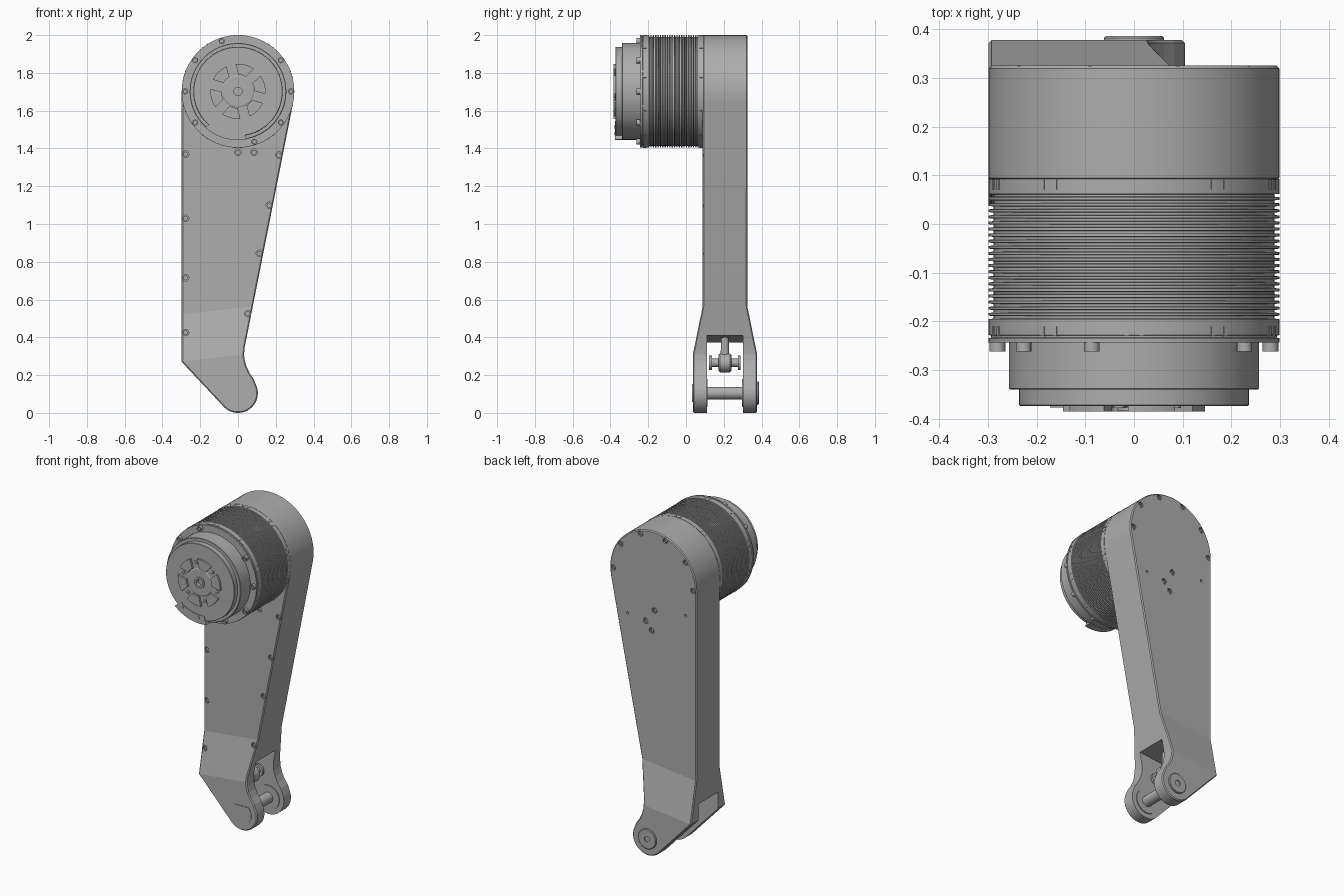
import bpy, bmesh
from math import sin, cos, pi, radians
from mathutils import Vector, Matrix

cube = bpy.data.objects.get("Cube")
if cube:
    bpy.data.objects.remove(cube, do_unlink=True)

metal = bpy.data.materials.new("plain grey metal")
metal.use_nodes = True
grey = (0.42, 0.42, 0.42, 1)
metal.diffuse_color = grey
metal.node_tree.nodes["Principled BSDF"].inputs["Base Color"].default_value = grey

HUB = 1.702      # height of motor axis
PIN = 0.105      # height of fork pin axis
R = 0.298        # motor radius


def polar(r, deg, cx=0, cz=0):
    return cx + r * cos(radians(deg)), cz + r * sin(radians(deg))


def arc(r, a, b, n, cx=0, cz=0):
    return [polar(r, a + (b - a) * i / n, cx, cz) for i in range(n + 1)]


def make(name, bm):
    bmesh.ops.recalc_face_normals(bm, faces=bm.faces[:])
    mesh = bpy.data.meshes.new(name)
    bm.to_mesh(mesh)
    bm.free()
    mesh.materials.append(metal)
    ob = bpy.data.objects.new(name, mesh)
    bpy.context.collection.objects.link(ob)
    return ob


def smooth(ob, deg=30):
    bpy.ops.object.select_all(action="DESELECT")
    ob.select_set(True)
    bpy.context.view_layer.objects.active = ob
    bpy.ops.object.shade_smooth_by_angle(angle=radians(deg))


def add_lathe(bm, profile, cx, cz, segs):
    """Solid of revolution about a y axis; profile is (radius, y)."""
    rings = [[bm.verts.new((x, y, z)) for x, z in arc(r, 0, 360, segs, cx, cz)[:-1]]
             for r, y in profile]
    for a, b in zip(rings, rings[1:]):
        for i in range(segs):
            j = (i + 1) % segs
            bm.faces.new((a[i], a[j], b[j], b[i]))
    bm.faces.new(rings[0])
    bm.faces.new(rings[-1])


def add_prism(bm, outline, y0, y1):
    """Extrude an (x, z) outline along y."""
    face = bm.faces.new([bm.verts.new((x, y0, z)) for x, z in outline])
    out = bmesh.ops.extrude_face_region(bm, geom=[face])["geom"]
    for v in out:
        if isinstance(v, bmesh.types.BMVert):
            v.co.y = y1


def lathe(name, profile, cx=0, cz=HUB, segs=64):
    bm = bmesh.new()
    add_lathe(bm, profile, cx, cz, segs)
    ob = make(name, bm)
    smooth(ob)
    return ob


def apply_modifier(ob, mod):
    bpy.context.view_layer.objects.active = ob
    bpy.ops.object.modifier_apply(modifier=mod.name)


def cut(ob, cutter):
    mod = ob.modifiers.new("cut", "BOOLEAN")
    mod.operation, mod.solver, mod.object = "DIFFERENCE", "EXACT", cutter
    apply_modifier(ob, mod)
    bpy.data.objects.remove(cutter, do_unlink=True)


# Arm: an outline extruded along y, flared at the foot
SLOPE = 0.11


def flare(x, z):
    bend = 0.522 + (x + 0.3) * SLOPE
    return 0.052 * min(1, max(0, (bend - z) / 0.25))


outline = arc(R, -11, 180, 34, 0, HUB) + [(-R, 0.27)] + arc(PIN, 224, 380, 26, 0, PIN)
outline += [(0.083, 0.18), (0.062, 0.21), (0.045, 0.245), (0.035, 0.28), (0.032, 0.31), (0.035, 0.345)]
bm = bmesh.new()
add_prism(bm, outline, 0.088, 0.325)
for height in (0.522, 0.272):
    bmesh.ops.bisect_plane(bm, geom=bm.verts[:] + bm.edges[:] + bm.faces[:],
                           plane_co=(-0.3, 0, height), plane_no=(-SLOPE, 0, 1))
for v in bm.verts:
    v.co.y += flare(v.co.x, v.co.z) * (1 if v.co.y > 0.2 else -1)
arm = make("arm", bm)
mod = arm.modifiers.new("edge", "BEVEL")
mod.width, mod.segments, mod.angle_limit = 0.006, 1, radians(50)
apply_modifier(arm, mod)

# Slot between the fork legs, with a sloping ceiling
bm = bmesh.new()
add_prism(bm, [(-0.5, -0.1), (0.5, -0.1), (0.5, 0.46), (-0.5, 0.35)], 0.11, 0.302)
cut(arm, make("slot_cutter", bm))

# Countersunk screws on both sides of the arm
front_spots = [(-0.277, z) for z in (1.37, 1.03, 0.715, 0.425)]
front_spots += [(0.217, 1.365), (0.165, 1.1), (0.113, 0.845), (0.052, 0.525), (0, 1.38), (0.085, 1.38)]
back_spots = [polar(0.276, a, 0, HUB) for a in range(0, 181, 36)]
back_spots += [(-0.01, 1.51), (0.05, 1.43), (0.01, 1.38)]
holes, screws = bmesh.new(), bmesh.new()
for spots, side, face_y in ((front_spots, -1, 0.088), (back_spots, 1, 0.325)):
    for x, z in spots:
        y = face_y + side * flare(x, z)
        add_lathe(holes, [(0.017, y - side * 0.014), (0.017, y + side * 0.02)], x, z, 16)
        top, low = y - side * 0.003, y - side * 0.009
        add_lathe(screws, [(0.013, y - side * 0.016), (0.013, top), (0.007, top), (0.007, low)], x, z, 12)
for x, z in ((0.175, 1.445), (-0.224, 1.535)):
    add_lathe(holes, [(0.008, 0.31), (0.008, 0.34)], x, z, 12)
cut(arm, make("hole_cutter", holes))
smooth(arm, 9)
smooth(make("arm_screws", screws))

# Finned motor housing
profile = [(R, 0.092), (R, 0.065)]
pitch = 0.0125
for i in range(21):
    y = 0.062 - i * pitch
    profile += [(R, y), (0.288, y - 0.001), (0.288, y - 0.006), (R, y - 0.007)]
profile += [(R, -0.228), (0.293, -0.229), (0.293, -0.233), (R, -0.234), (R, -0.243), (0.25, -0.243)]
lathe("motor_housing", profile, segs=80)

# Stepped end cap and face
lathe("motor_cap", [(0.256, -0.24), (0.256, -0.337), (0.253, -0.34), (0.236, -0.34),
                    (0.236, -0.371), (0.234, -0.373), (0.085, -0.373), (0.08, -0.376),
                    (0.034, -0.376), (0.034, -0.383), (0.022, -0.383), (0.022, -0.36)])

# Raised pads around the output shaft
pads = bmesh.new()
dots = bmesh.new()
for k in range(6):
    a = 15 + k * 60
    add_prism(pads, arc(0.146, a - 20, a + 20, 8, 0, HUB) + arc(0.088, a + 14, a - 14, 5, 0, HUB), -0.37, -0.385)
    add_lathe(dots, [(0.013, -0.37), (0.013, -0.377), (0.007, -0.377), (0.007, -0.374)],
              *polar(0.118, a + 30, 0, HUB), 12)
make("output_pads", pads)
smooth(make("face_screws", dots))

# Curved cable cover on the lower edge of the cap
bm = bmesh.new()
add_prism(bm, arc(0.258, 228, 280, 16, 0, HUB) + arc(0.205, 278, 230, 14, 0, HUB), -0.33, -0.376)
cover = make("cable_cover", bm)
smooth(cover)
bm = bmesh.new()
for a in (237, 267):
    add_lathe(bm, [(0.01, -0.37), (0.01, -0.379)], *polar(0.225, a, 0, HUB), 12)
smooth(make("cover_screws", bm))

# Housing bolts and clamp lugs
bolts, lugs = bmesh.new(), bmesh.new()
for k in range(10):
    a = k * 36
    if a not in (72, 252):
        add_lathe(bolts, [(0.016, -0.24), (0.016, -0.262), (0.009, -0.262), (0.009, -0.252)],
                  *polar(0.28, a, 0, HUB), 16)
    for off in (-3, 3):
        for y in (0.081, -0.22):
            x, z = polar(0.295, a + 18 + off, 0, HUB)
            spin = Matrix.Rotation(-radians(a + 18 + off), 4, "Y")
            size = Matrix.Diagonal((0.01, 0.02, 0.01, 1))
            bmesh.ops.create_cube(lugs, size=1, matrix=Matrix.Translation((x, y, z)) @ spin @ size)
smooth(make("housing_bolts", bolts))
make("clamp_lugs", lugs)

# Fork pin with its washers, rear head and flat-sided front head
lathe("fork_pin", [(0.033, 0.1), (0.033, 0.31)], 0, PIN, 32)
lathe("front_washer", [(0.075, 0.105), (0.075, 0.115)], 0, PIN, 40)
lathe("rear_washer", [(0.075, 0.297), (0.075, 0.308)], 0, PIN, 40)
lathe("rear_pin_head", [(0.062, 0.36), (0.062, 0.382), (0.058, 0.386), (0.018, 0.386), (0.018, 0.379)], 0, PIN, 40)
bm = bmesh.new()
add_prism(bm, arc(0.068, -45, 45, 10, 0, PIN) + arc(0.068, 135, 225, 10, 0, PIN), 0.06, 0.033)
smooth(make("front_pin_head", bm))

# Push rod end hanging in the slot
RX, RZ = -0.06, 0.265
lathe("rod_cross_pin", [(0.038, 0.122), (0.038, 0.137), (0.022, 0.137), (0.022, 0.274),
                        (0.038, 0.274), (0.038, 0.289)], RX, RZ, 28)
lathe("rod_eye", [(0.042, 0.172), (0.05, 0.18), (0.05, 0.232), (0.042, 0.24)], RX, RZ, 28)
bm = bmesh.new()
bmesh.ops.create_cone(bm, segments=24, radius1=0.024, radius2=0.018, depth=0.14, cap_ends=True,
                      matrix=Matrix.Translation((RX, 0.206, RZ + 0.09)))
smooth(make("push_rod", bm))
